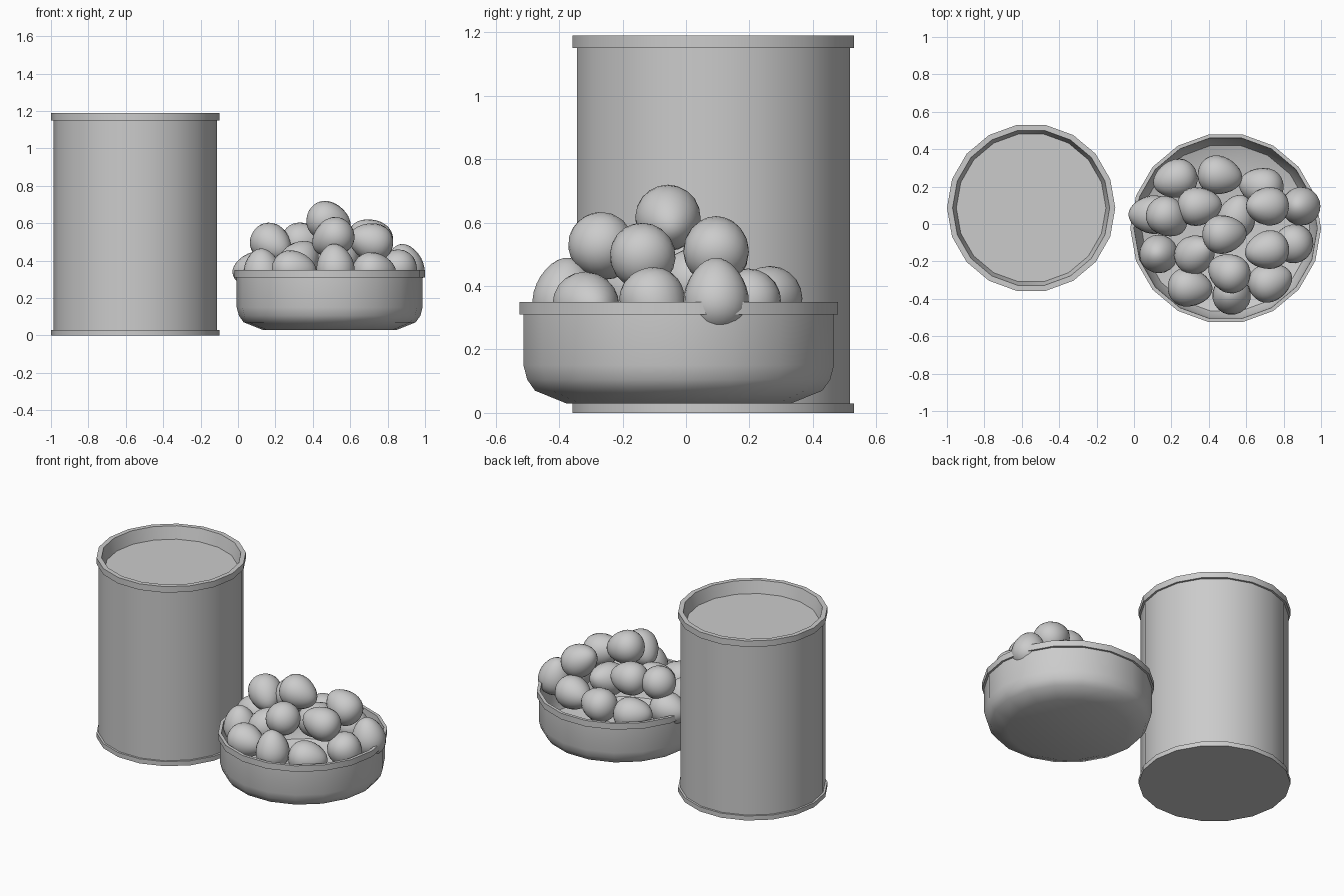
import bpy, bmesh, math
from mathutils import Vector, Matrix

if "Cube" in bpy.data.objects:
    bpy.data.objects.remove(bpy.data.objects["Cube"])

SIDES = 18


def finish(name, bm, loc, angle):
    bmesh.ops.recalc_face_normals(bm, faces=bm.faces)
    mesh = bpy.data.meshes.new(name)
    bm.to_mesh(mesh)
    bm.free()
    ob = bpy.data.objects.new(name, mesh)
    ob.location = loc
    bpy.context.collection.objects.link(ob)
    bpy.ops.object.select_all(action='DESELECT')
    ob.select_set(True)
    bpy.context.view_layer.objects.active = ob
    bpy.ops.object.shade_smooth_by_angle(angle=math.radians(angle))
    return ob


def lathe(name, profile, loc):
    """Revolve (radius, z) points and cap both open ends."""
    bm = bmesh.new()
    rings = []
    for r, z in profile:
        rings.append([bm.verts.new((r * math.cos(math.tau * i / SIDES),
                                    r * math.sin(math.tau * i / SIDES), z))
                      for i in range(SIDES)])
    for a, b in zip(rings, rings[1:]):
        for i in range(SIDES):
            j = (i + 1) % SIDES
            bm.faces.new((a[i], a[j], b[j], b[i]))
    bm.faces.new(rings[0])
    bm.faces.new(rings[-1])
    return finish(name, bm, loc, 40)


def egg(name, loc, tip):
    """Sphere stretched along z, narrowed towards the tip, then aimed."""
    bm = bmesh.new()
    bmesh.ops.create_uvsphere(bm, u_segments=20, v_segments=14, radius=1)
    rot = Vector(tip).to_track_quat('Z', 'Y').to_matrix()
    for v in bm.verts:
        k = 0.102 * (1 - 0.17 * v.co.z)
        v.co = rot @ Vector((v.co.x * k, v.co.y * k, v.co.z * 0.12))
    return finish(name, bm, loc, 60)


# Tin can with a rolled rim at each end and a recessed lid
lathe("can", [(0.45, 0), (0.45, 0.03), (0.437, 0.03), (0.437, 1.15),
              (0.45, 1.15), (0.45, 1.19), (0.42, 1.19), (0.4, 1.11)],
      (-0.55, 0.086, 0))

# Round-bottomed bowl with a raised lip and a hollow inside
lathe("bowl", [(0.36, 0.03), (0.46, 0.07), (0.485, 0.105), (0.497, 0.15), (0.497, 0.31),
               (0.51, 0.31), (0.51, 0.35), (0.49, 0.35), (0.482, 0.15),
               (0.45, 0.085), (0.35, 0.05)],
      (0.49, -0.023, 0))

# Heap of eggs: centre, direction of the narrow end
eggs = [
    ((0.22, 0.24, 0.35), (-1, -0.3, 0.1)),
    ((0.46, 0.26, 0.36), (1, -0.2, 0)),
    ((0.68, 0.20, 0.35), (-1, 0.2, -0.1)),
    ((0.71, 0.095, 0.52), (-0.8, 0, 0.5)),
    ((0.89, 0.095, 0.37), (-0.2, 0, 1)),
    ((0.86, -0.10, 0.34), (0.3, 0.3, -0.8)),
    ((0.55, 0.04, 0.42), (0.3, 1, 0.3)),
    ((0.485, -0.055, 0.61), (1, 0.1, -0.3)),
    ((0.35, 0.095, 0.50), (1, 0.1, 0)),
    ((0.18, 0.035, 0.49), (0.6, -0.5, -0.4)),
    ((0.09, 0.05, 0.345), (-1, 0, -0.1)),
    ((0.13, -0.16, 0.345), (-0.1, 0, 1)),
    ((0.30, -0.34, 0.35), (1, -0.1, -0.1)),
    ((0.52, -0.38, 0.37), (-0.1, 0.1, 1)),
    ((0.73, -0.31, 0.34), (1, 0.4, -0.1)),
    ((0.71, -0.14, 0.50), (-1, -0.2, 0.3)),
    ((0.505, -0.26, 0.52), (-0.8, 0.4, -0.5)),
    ((0.33, -0.16, 0.40), (0.5, 0.3, 0.6)),
]
for n, (loc, tip) in enumerate(eggs, 1):
    egg(f"egg_{n:02d}", loc, tip)
